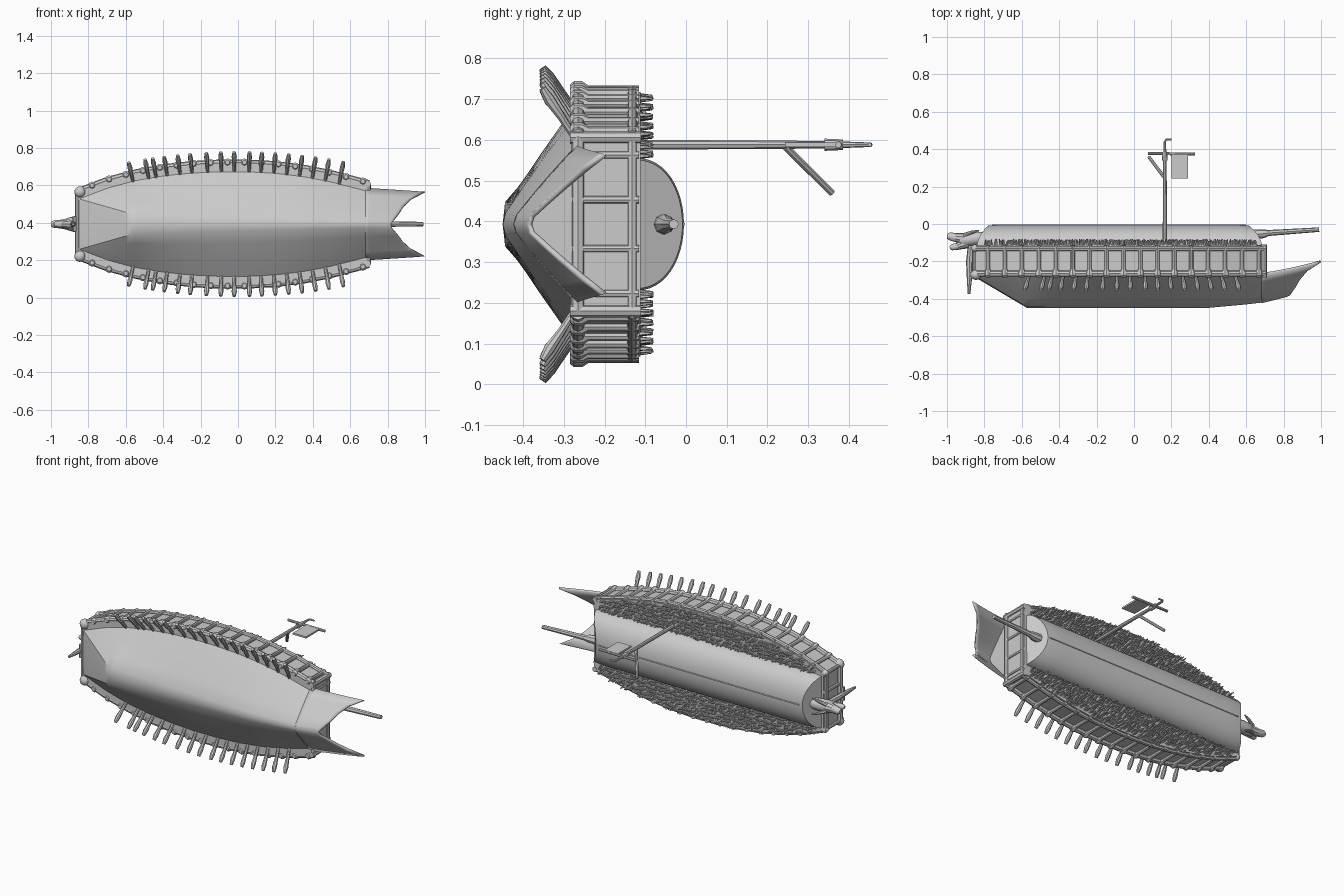
import bpy, bmesh, math, random
from mathutils import Vector

if "Cube" in bpy.data.objects:
    bpy.data.objects.remove(bpy.data.objects["Cube"])

random.seed(4)
ZC = 0.393                      # centre plane; the ship lies on its side, its "up" is +y


def interp(table, x):
    for (x0, a), (x1, b) in zip(table, table[1:]):
        if x <= x1:
            t = max(0, (x - x0) / (x1 - x0))
            return a + (b - a) * t
    return table[-1][1]


OUTLINE = [(-.85, .175), (-.7, .232), (-.55, .272), (-.4, .30), (-.25, .317), (-.1, .325), (.05, .325),
           (.2, .317), (.35, .298), (.5, .268), (.7, .215)]
KEEL = [(-.85, -.285), (-.57, -.45), (.38, -.45), (.6, -.43), (.7, -.418), (.85, -.385)]
FLAT = [(-.85, .135), (-.57, .055), (-.2, .04), (.7, .02)]


def half(x):
    return interp(OUTLINE, x)


def finish(name, bm):
    bmesh.ops.recalc_face_normals(bm, faces=bm.faces)
    me = bpy.data.meshes.new(name)
    bm.to_mesh(me)
    bm.free()
    ob = bpy.data.objects.new(name, me)
    bpy.context.collection.objects.link(ob)
    return ob


def loft(name, rows, closed=False, caps=False):
    bm = bmesh.new()
    vs = [[bm.verts.new(p) for p in r] for r in rows]
    n = len(rows[0])
    for a, b in zip(vs, vs[1:]):
        for i in range(n if closed else n - 1):
            j = (i + 1) % n
            bm.faces.new((a[i], a[j], b[j], b[i]))
    if caps:
        bm.faces.new(vs[0])
        bm.faces.new(vs[-1])
    return finish(name, bm)


def tube(name, paths, sides=8):
    """Each path is a list of (x, y, z, radius)."""
    bm = bmesh.new()
    for path in paths:
        rings = []
        for i, p in enumerate(path):
            a = Vector(path[max(i - 1, 0)][:3])
            b = Vector(path[min(i + 1, len(path) - 1)][:3])
            q = (b - a).to_track_quat('Z', 'Y')
            rings.append([bm.verts.new(Vector(p[:3]) + q @ Vector((
                p[3] * math.cos(math.tau * k / sides), p[3] * math.sin(math.tau * k / sides), 0)))
                for k in range(sides)])
        for r, s in zip(rings, rings[1:]):
            for k in range(sides):
                j = (k + 1) % sides
                bm.faces.new((r[k], r[j], s[j], s[k]))
        bm.faces.new(rings[0])
        bm.faces.new(rings[-1])
    return finish(name, bm)


def box(name, lo, hi):
    rows = [[(x, lo[1], lo[2]), (x, hi[1], lo[2]), (x, hi[1], hi[2]), (x, lo[1], hi[2])] for x in (lo[0], hi[0])]
    return loft(name, rows, True, True)


def ball(name, centre, size):
    bm = bmesh.new()
    bmesh.ops.create_uvsphere(bm, u_segments=16, v_segments=10, radius=1)
    for v in bm.verts:
        v.co = Vector(centre) + Vector(v.co[i] * size[i] for i in range(3))
    return finish(name, bm)


def hull_side(x, W, top, k):
    """Half section from keel to gunwale as (w, y)."""
    b = interp(FLAT, x)
    pts = [(0, k), (b, k + .006)]
    for t in (.25, .5, .75, 1):
        pts.append((b + (W - b) * t, k + .006 + (top - k - .006) * (t + .10 * t * (t - 1))))
    return pts


def mirror(pts):
    return [(-w, y) for w, y in reversed(pts[1:])] + pts


# Hull with flat sloping bow panel
xs = [-.85 + 1.55 * i / 50 for i in range(51)]
loft("hull", [[(x, y, ZC + w) for w, y in mirror(hull_side(x, half(x) - .025, -.265, interp(KEEL, x)))]
              for x in xs], True, True)

# Flared stern wings with ragged notched end
rows = []
END = [.82, .83, .86, .885, .93, 1.0]
for i in range(11):
    t = i / 10
    row = []
    side = hull_side(.7, .19 - .02 * t, -.265 + .065 * t ** 1.3, -.418 + .035 * t)
    for j, (w, y) in enumerate(mirror(side)):
        e = END[abs(j - 5)] + (random.uniform(-.008, .004) if t == 1 else 0)
        row.append((.68 + (e - .68) * t, y, ZC + w))
    rows.append(row)
wings = loft("stern_wings", rows)
mod = wings.modifiers.new("thickness", 'SOLIDIFY')
mod.thickness = .012
mod.offset = 0

# Deckhouse walls and deck
loft("deckhouse", [[(x, y, ZC + s * half(x)) for s, y in ((-1, -.28), (1, -.28), (1, -.112), (-1, -.112))]
                   for x in xs], True, True)

# Rails along both sides and across the ends
for y, r, nm in ((-.265, .017, "lower_rail"), (-.132, .013, "upper_rail")):
    tube(nm, [[(x, y, ZC + s * (half(x) + .003), r) for x in xs] for s in (-1, 1)] +
         [[(x, y, ZC - half(x), r), (x, y, ZC + half(x), r)] for x in (-.855, .695)])

# Wall posts with rounded feet
posts = []
for i in range(17):
    x = -.78 + i * .0905
    for s in (-1, 1):
        z = ZC + s * (half(x) + .005)
        posts.append([(x, -.285, z, .012), (x, -.275, z, .021), (x, -.255, z, .021),
                      (x, -.24, z, .011), (x, -.115, z, .011)])
tube("wall_posts", posts)
tube("end_posts", [[(x, -.28, ZC + w, .01), (x, -.115, ZC + w, .01)]
                   for x in (-.855, .697) for w in (-.17, -.06, .06, .17)])
for s in (-1, 1):
    ball("bow_knob", (-.845, -.272, ZC + s * .172), (.03, .027, .03))
    ball("bow_upper_knob", (-.85, -.13, ZC + s * .172), (.02, .02, .02))
    tube("stern_corner_post", [[(.695, -.285, ZC + s * .213, .016), (.695, -.11, ZC + s * .213, .016)]])

# Arched roof with rounded ends
rows = []
for i in range(25):
    t = i / 24
    row = []
    for j in range(25):
        a = math.pi * j / 24
        h = math.sin(a) ** .9
        front, back = -.84 + .06 * h ** 2, .685 - .07 * h ** 2
        # shrink the first and last rings to round the edge
        f = .97 if i in (0, 24) else 1
        row.append((front + (back - front) * t, -.125 + .120 * h * f, ZC + .163 * math.cos(a) * f))
    rows.append(row)
loft("arched_roof", rows, True, True)
tube("roof_ridge", [[(-.76, -.006, ZC, .004), (.6, -.006, ZC, .004)]])

# Deck spikes on both sides of the roof
spikes = []
for i in range(104):
    x = -.80 + i * .0141
    for s in (-1, 1):
        w = .172
        while w < half(x) - .004:
            px, pw = x + random.uniform(-.006, .006), w + random.uniform(-.006, .006)
            tip = random.uniform(-.092, -.080)
            spikes.append([(px, -.115, ZC + s * pw, .0065),
                           (px + random.uniform(-.005, .005), tip, ZC + s * pw, .0025)])
            w += .023
tube("deck_spikes", spikes, 5)

# Oars
oars = []
for x in (-.57, -.485, -.445, -.385, -.315, -.25, -.165, -.09, -.02, .06, .125, .195, .265, .335, .405, .475, .55):
    reach = .393 - .012 - .17 * x * x
    base = half(x) - .06
    lean = .025 * x
    for s in (-1, 1):
        pts = [(x - lean, -.262, base, .008), (x, -.305, base + (reach - base) * .5, .010),
               (x + lean * .6, -.335, base + (reach - base) * .82, .014), (x + lean, -.352, reach + .004, .009)]
        oars.append([(a, y, ZC + s * w, r) for a, y, w, r in pts])
tube("oars", oars)

# Mast with hooked top, yard, brace and flag
mz = .588
tube("mast", [[(.165, -.12, mz, .012), (.165, .25, mz, .010), (.165, .36, mz, .009), (.165, .44, mz, .006),
               (.172, .452, mz, .006), (.2, .451, mz, .005)]])
tube("mast_collar", [[(.165, .34, mz, .015), (.165, .385, mz, .013)]])
tube("yard", [[(.075, .377, mz, .008), (.325, .374, mz, .008)]])
tube("brace", [[(.165, .245, mz - .006, .009), (.08, .358, .47, .009)]])
box("flag", (.2, .243, mz - .005), (.29, .375, mz + .005))

# Stern pole
tube("stern_pole", [[(.64, -.055, ZC, .026), (.69, -.052, ZC, .024), (.72, -.048, ZC, .016), (.99, -.03, ZC, .012)]])

# Bow beast head: neck, upper and lower jaws, horns
tube("beast_neck", [[(-.78, -.075, ZC, .030), (-.85, -.078, ZC, .036), (-.90, -.085, ZC, .036),
                     (-.93, -.088, ZC, .026)]], 12)
tube("beast_upper_jaw", [[(-.90, -.08, ZC, .034), (-.95, -.073, ZC, .024), (-.985, -.066, ZC, .021),
                          (-1.0, -.066, ZC, .012)]], 10)
tube("beast_lower_jaw", [[(-.89, -.10, ZC, .030), (-.94, -.118, ZC, .020), (-.975, -.125, ZC, .016),
                          (-.985, -.126, ZC, .008)]], 10)
tube("beast_horns", [[(-.91, -.06, ZC + s * .02, .012), (-.87, -.045, ZC + s * .035, .009),
                      (-.83, -.035, ZC + s * .05, .004)] for s in (-1, 1)])

# Bow stem post hanging below the head
tube("bow_stem", [[(-.875, -.12, ZC, .014), (-.88, -.20, ZC, .018), (-.88, -.29, ZC, .014), (-.882, -.375, ZC, .007)],
                  [(-.872, -.27, ZC - .04, .012), (-.872, -.27, ZC + .04, .012)]])

# Smooth shading with crisp edges
bpy.ops.object.select_all(action='SELECT')
bpy.context.view_layer.objects.active = wings
bpy.ops.object.shade_smooth_by_angle(angle=math.radians(35))
